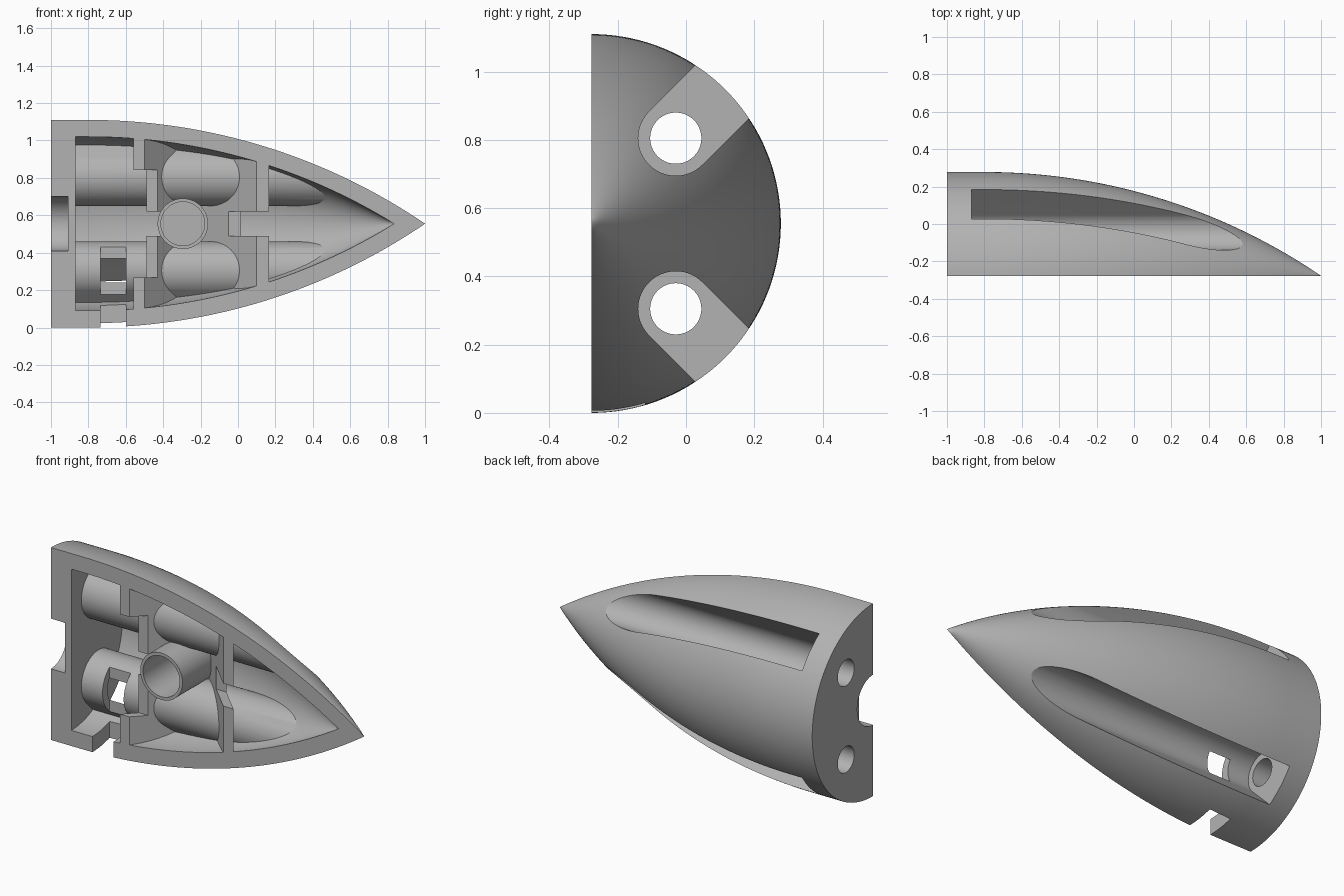
import bpy, bmesh, math
from mathutils import Matrix, Vector

cube = bpy.data.objects.get("Cube")
if cube:
    bpy.data.objects.remove(cube, do_unlink=True)

R, WALL = 0.555, 0.09           # body radius and wall thickness
AY, AZ = -0.277, 0.555          # body axis, lying in the flat front face
SHOULDER = -0.8                 # where the nose curve begins
L = 1 - SHOULDER
RHO = (R * R + L * L) / (2 * R)
TUBE_Y, TUBE_OFF = -0.03, 0.25  # side channels


def make(name, bm):
    bmesh.ops.remove_doubles(bm, verts=bm.verts, dist=1e-5)
    bmesh.ops.recalc_face_normals(bm, faces=bm.faces)
    me = bpy.data.meshes.new(name)
    bm.to_mesh(me)
    bm.free()
    ob = bpy.data.objects.new(name, me)
    bpy.context.collection.objects.link(ob)
    return ob


def boolean(target, tool, op="DIFFERENCE"):
    mod = target.modifiers.new("cut", "BOOLEAN")
    mod.object, mod.operation, mod.solver = tool, op, "EXACT"
    deps = bpy.context.evaluated_depsgraph_get()
    me = bpy.data.meshes.new_from_object(target.evaluated_get(deps))
    target.modifiers.clear()
    target.data = me
    bpy.data.objects.remove(tool, do_unlink=True)


def ogive(name, start, offset, steps=56, segs=144):
    """Solid of revolution about x: short cylinder running into a pointed nose."""
    rho = RHO - offset
    tip = SHOULDER + math.sqrt(rho ** 2 - (RHO - R) ** 2)
    prof = [(start, 0), (start, R - offset)]
    for i in range(steps):
        x = SHOULDER + (tip - SHOULDER) * i / steps
        prof.append((x, math.sqrt(rho ** 2 - (x - SHOULDER) ** 2) - (RHO - R)))
    prof.append((tip, 0))
    bm = bmesh.new()
    vs = [bm.verts.new((x, AY, AZ + r)) for x, r in prof]
    es = [bm.edges.new(pair) for pair in zip(vs, vs[1:])]
    bmesh.ops.spin(bm, geom=vs + es, cent=(0, AY, AZ), axis=(1, 0, 0),
                   angle=math.tau, steps=segs, use_duplicate=False)
    return make(name, bm)


def prism(name, pts, direction):
    """Extrude a closed loop of 3D points along a vector."""
    bm = bmesh.new()
    face = bm.faces.new([bm.verts.new(p) for p in pts])
    new = bmesh.ops.extrude_face_region(bm, geom=[face], use_keep_orig=True)["geom"]
    bmesh.ops.translate(bm, vec=direction,
                        verts=[v for v in new if isinstance(v, bmesh.types.BMVert)])
    return make(name, bm)


def box(name, x, y, z):
    pts = [(x[0], y[0], z[0]), (x[1], y[0], z[0]), (x[1], y[1], z[0]), (x[0], y[1], z[0])]
    return prism(name, pts, (0, 0, z[1] - z[0]))


def rod(name, start, direction, r, segs=64):
    d = Vector(direction)
    q = d.to_track_quat("Z", "Y")
    pts = []
    for i in range(segs):
        a = math.tau * (i + 0.5) / segs
        pts.append(Vector(start) + q @ Vector((r * math.cos(a), r * math.sin(a), 0)))
    return prism(name, pts, d)


def channel(name, side, r, x0, x1, segs=40):
    """U-shaped bar along x, rounded inside, opening diagonally outward."""
    c = Vector((x0, TUBE_Y, AZ + side * TUBE_OFF))
    out = Vector((0, 1, side)).normalized()
    across = Vector((0, -side, 1)).normalized()
    pts = [c + out * 0.8 + across * r]
    for i in range(segs + 1):
        a = math.pi * i / segs
        pts.append(c + across * r * math.cos(a) - out * r * math.sin(a))
    pts.append(c + out * 0.8 - across * r)
    return prism(name, pts, (x1 - x0, 0, 0))


def slanted_wall(name, x_near, x_far, lean):
    """Bulkhead leaning at 45 degrees, running back from the front face."""
    y0, d = AY - 0.1, 0.46
    s = -0.1 * lean
    e = s + d * lean
    pts = [(x_near + s, y0, -0.2), (x_far + s, y0, -0.2),
           (x_far + e, y0 + d, -0.2), (x_near + e, y0 + d, -0.2)]
    return prism(name, pts, (0, 0, 1.5))


# Hollow space, leaving channel walls, bulkheads and the central boss
cavity = ogive("cavity", -0.87, WALL)
for side in (1, -1):
    boolean(cavity, channel("channel_wall", side, 0.155, -1.1, 1.2))

rear_wall = slanted_wall("rear_bulkhead", -0.56, -0.5, 1)
boolean(rear_wall, box("wide_notch", (-1, 0.5), (-0.6, AY + 0.07), (AZ - 0.288, AZ + 0.288)))
front_wall = slanted_wall("front_bulkhead", 0.1, 0.165, -1)
for wall in (rear_wall, front_wall):
    boolean(wall, box("middle_notch", (-1, 0.5), (-0.6, AY + 0.15), (AZ - 0.065, AZ + 0.065)))
    boolean(cavity, wall)
BOSS_X = -0.295
boolean(cavity, rod("boss", (BOSS_X, -0.6, AZ), (0, 1.1, 0), 0.135))

# Outer body with the hollow removed
body = ogive("half_nose_shell", -1, 0)
boolean(body, cavity)

# Open side channels and the bores through the base plate
for side in (1, -1):
    boolean(body, channel("channel_cut", side, 0.11, -0.87, 1.3))
    boolean(body, rod("base_bore", (-1.2, TUBE_Y, AZ + side * TUBE_OFF), (0.5, 0, 0), 0.075))

# Boss bore, base recess and the square opening on the lower side
boolean(body, rod("boss_bore", (BOSS_X, -0.6, AZ), (0, 0.68, 0), 0.117))
boolean(body, rod("base_recess", (-1.2, AY, AZ), (0.29, 0, 0), 0.145))
boolean(body, box("lower_opening", (-0.735, -0.6), (-0.6, -0.12), (-0.2, 0.46)))

# Flat front face
boolean(body, box("front_half", (-1.5, 1.5), (-1.5, AY), (-0.5, 1.6)))

# Colour and shading
grey = bpy.data.materials.new("plain grey")
grey.use_nodes = True
colour = (0.45, 0.45, 0.45, 1)
grey.diffuse_color = colour
grey.node_tree.nodes["Principled BSDF"].inputs["Base Color"].default_value = colour
body.data.materials.clear()
body.data.materials.append(grey)
for p in body.data.polygons:
    p.material_index = 0

bpy.ops.object.select_all(action="DESELECT")
bpy.context.view_layer.objects.active = body
body.select_set(True)
bpy.ops.object.shade_smooth_by_angle(angle=math.radians(25))
